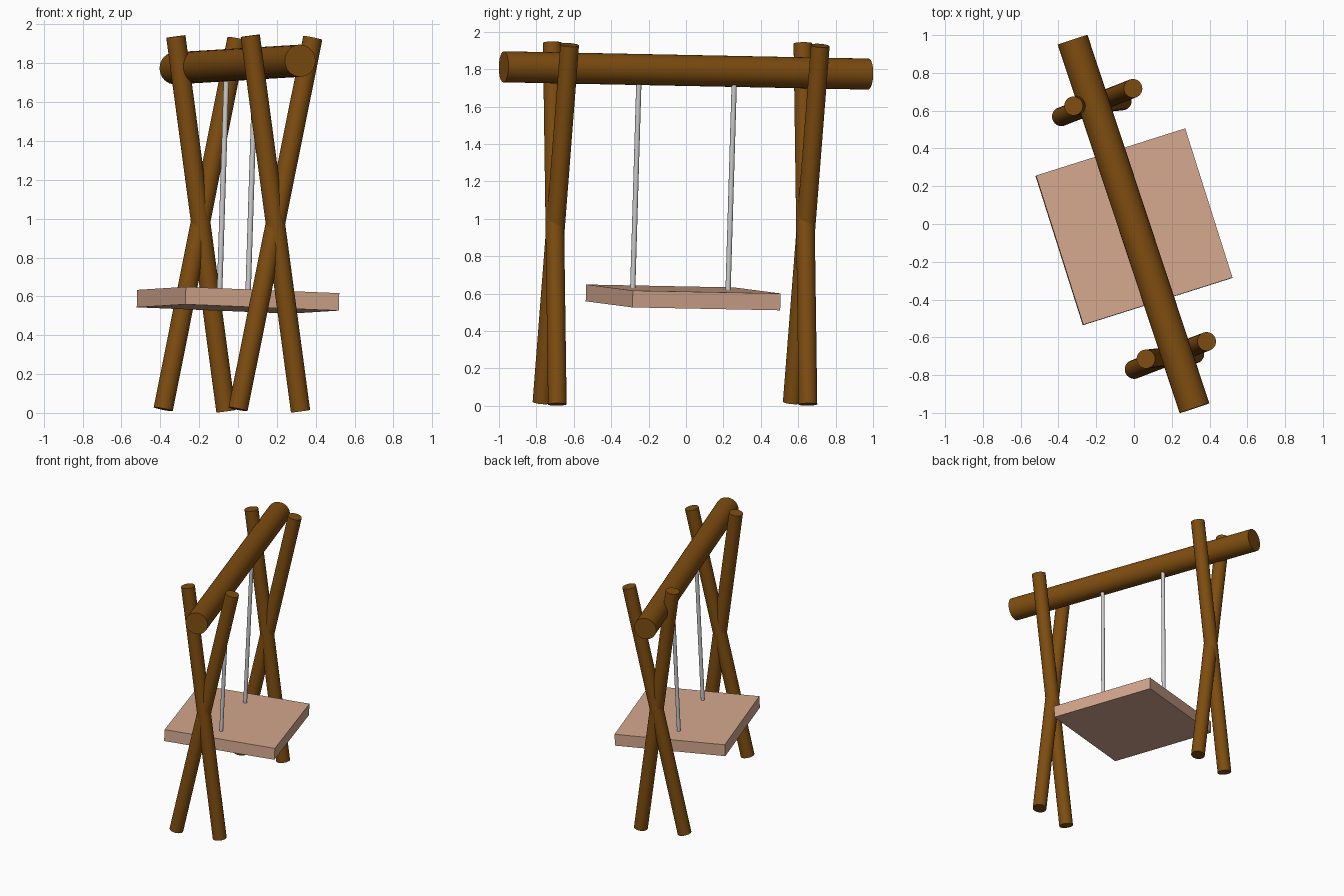
import bpy
from mathutils import Vector, Matrix

if "Cube" in bpy.data.objects:
    bpy.data.objects.remove(bpy.data.objects["Cube"])


def material(name, rgb):
    m = bpy.data.materials.new(name)
    m.diffuse_color = (*rgb, 1)
    m.use_nodes = True
    m.node_tree.nodes["Principled BSDF"].inputs["Base Color"].default_value = m.diffuse_color
    return m


wood = material("dark_wood", (0.21, 0.074, 0.005))
plank = material("light_wood", (0.66, 0.39, 0.27))


def rod(name, start, end, radius, mat=None, sides=32):
    a, b = Vector(start), Vector(end)
    bpy.ops.mesh.primitive_cylinder_add(vertices=sides, radius=radius, depth=(b - a).length,
                                        location=(a + b) / 2)
    ob = bpy.context.object
    ob.name = name
    ob.rotation_euler = (b - a).to_track_quat('Z', 'Y').to_euler()
    if mat:
        ob.data.materials.append(mat)
    bpy.ops.object.shade_smooth_by_angle()
    return ob


# Slightly tilted frame of the whole swing: across, along the beam, up
across = Vector((0.79, 0.25, -0.0325)).normalized()
along = Vector((-0.25, 0.79, -0.0155)).normalized()
up = across.cross(along).normalized()

# Top beam
rod("top_beam", (-0.325, 0.975, 1.774), (0.32, -0.975, 1.813), 0.083, wood)

# Crossed leg pairs, one at each end
rod("back_leg_a", (-0.385, 0.568, 0.019), (-0.005, 0.718, 1.926), 0.05, wood)
rod("back_leg_b", (-0.062, 0.652, 0.008), (-0.32, 0.625, 1.938), 0.05, wood)
rod("front_leg_a", (0.0, -0.77, 0.019), (0.385, -0.622, 1.93), 0.05, wood)
rod("front_leg_b", (0.322, -0.688, 0.008), (0.063, -0.715, 1.942), 0.05, wood)

# Hanging rods between beam and seat
for side, x, y in (("back", -0.095, 0.225), ("front", 0.052, -0.285)):
    base = Vector((x, y, 0.62))
    rod(f"{side}_hanger", base - up * 0.03, base + up * 1.14, 0.014, None, 24)

# Square seat
bpy.ops.mesh.primitive_cube_add(size=1)
seat = bpy.context.object
seat.name = "seat"
rot = Matrix((across, along, up)).transposed().to_4x4()
seat.matrix_world = (Matrix.Translation((0, -0.015, 0.58)) @ rot
                     @ Matrix.Diagonal((0.829, 0.829, 0.09, 1)))
seat.data.materials.append(plank)
